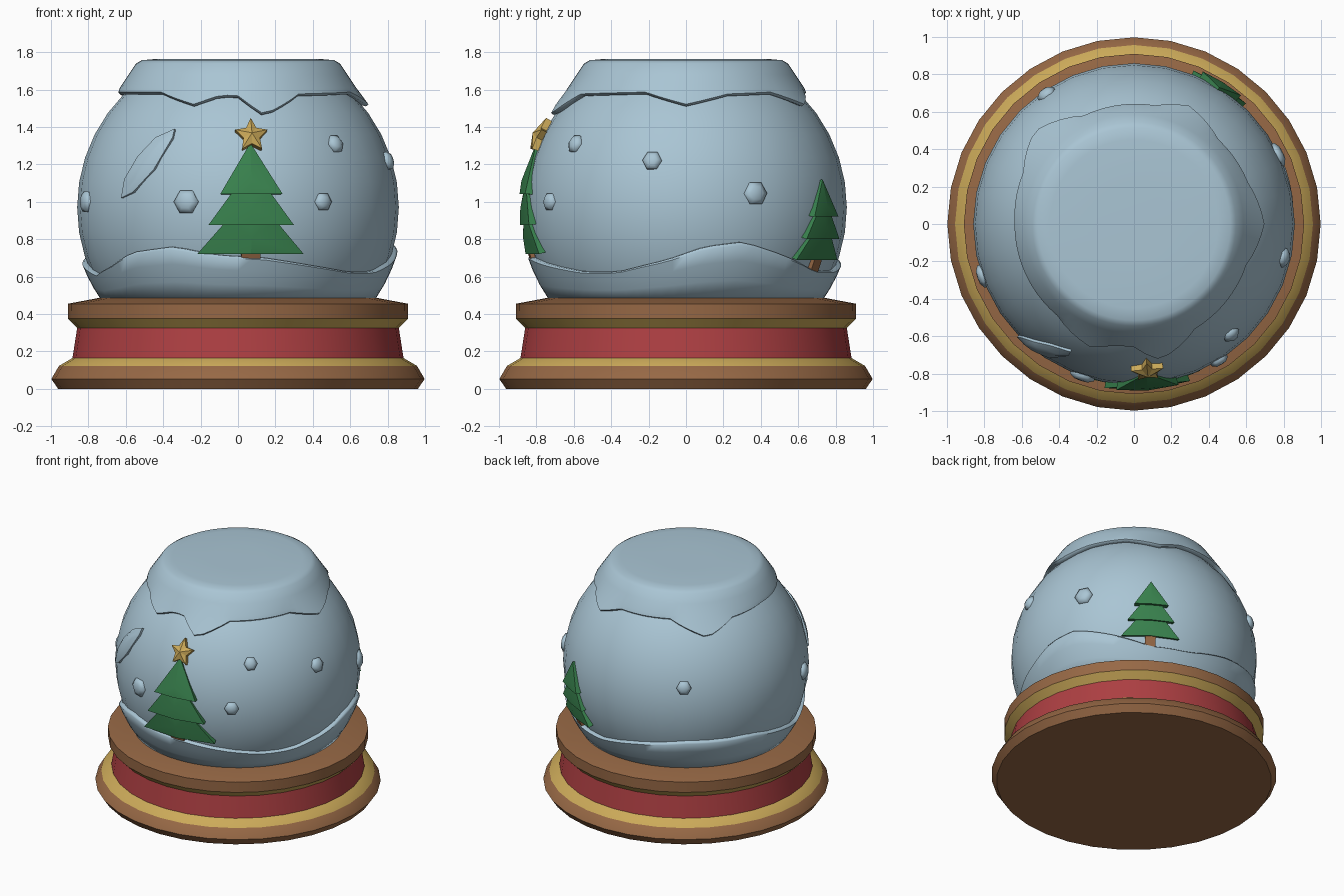
import bpy
import math
from math import sin, cos, pi, radians, sqrt

if "Cube" in bpy.data.objects:
    bpy.data.objects.remove(bpy.data.objects["Cube"])

RADIUS, CENTRE = 0.86, 0.97


def material(name, colour):
    m = bpy.data.materials.new(name)
    m.use_nodes = True
    m.diffuse_color = (*colour, 1)
    m.node_tree.nodes["Principled BSDF"].inputs["Base Color"].default_value = (*colour, 1)
    return m


ICE = material("pale_blue", (0.40, 0.56, 0.66))
WOOD = material("brown", (0.31, 0.14, 0.06))
GOLD = material("gold", (0.60, 0.40, 0.10))
RED = material("red", (0.42, 0.05, 0.055))
GREEN = material("green", (0.04, 0.22, 0.075))


def make(name, verts, faces, mats, indices=None, angle=40):
    mesh = bpy.data.meshes.new(name)
    mesh.from_pydata(verts, [], faces)
    for m in mats:
        mesh.materials.append(m)
    for i, p in enumerate(mesh.polygons):
        p.use_smooth = True
        p.material_index = indices[i] if indices else 0
    mesh.set_sharp_from_angle(angle=radians(angle))
    obj = bpy.data.objects.new(name, mesh)
    bpy.context.collection.objects.link(obj)
    return obj


def lathe(name, profile, segments, mats, bands=None, angle=40):
    """Spin a bottom-to-top profile; profile(degrees) returns (r, z) points."""
    columns = [profile(360 * i / segments) for i in range(segments)]
    n = len(columns[0])
    verts, faces, indices = [], [], []
    for i, col in enumerate(columns):
        a = 2 * pi * i / segments
        verts += [(r * cos(a), r * sin(a), z) for r, z in col]
    for j in range(n - 1):
        for i in range(segments):
            a, b = i * n + j, (i + 1) % segments * n + j
            faces.append((a, b, b + 1, a + 1))
            indices.append(bands[j] if bands else 0)
    # flat end discs
    for j, flip in ((0, True), (n - 1, False)):
        ring = [i * n + j for i in range(segments)]
        faces.append(ring[::-1] if flip else ring)
        indices.append(0)
    return make(name, verts, faces, mats, indices, angle)


def globe_r(z):
    return sqrt(max(RADIUS ** 2 - (z - CENTRE) ** 2, 0))


def lookup(table, deg, ease):
    """Height at an angle, interpolated round a closed table."""
    pts = table + [(table[0][0] + 360, table[0][1])]
    deg = (deg - table[0][0]) % 360 + table[0][0]
    for (a, za), (b, zb) in zip(pts, pts[1:]):
        if a <= deg <= b:
            t = (deg - a) / (b - a)
            if ease:
                t = t * t * (3 - 2 * t)
            return za + (zb - za) * t


def relief(name, outline, deg, levels, mat, angle=30):
    """Raised patch that follows the globe. outline holds (across, z, extra lift)."""
    a = radians(deg)
    n = len(outline)
    mid = [sum(p[k] for p in outline) / n for k in range(3)]

    def on_globe(u, z, lift):
        d = sqrt(RADIUS ** 2 - (z - CENTRE) ** 2 - u * u)
        k = 1 + lift / RADIUS
        x, y = d * cos(a) - u * sin(a), d * sin(a) + u * cos(a)
        return (x * k, y * k, CENTRE + (z - CENTRE) * k)

    verts = []
    for scale, lift in levels[:-1]:
        for p in outline:
            u, z, extra = (m + (q - m) * scale for m, q in zip(mid, p))
            verts.append(on_globe(u, z, lift + (extra if lift > 0 else 0)))
    verts.append(on_globe(mid[0], mid[1], mid[2] + levels[-1][1]))
    faces = []
    rows = len(levels) - 1
    for i in range(n):
        j = (i + 1) % n
        for r in range(rows - 1):
            faces.append((r * n + i, r * n + j, r * n + n + j, r * n + n + i))
        faces.append(((rows - 1) * n + i, (rows - 1) * n + j, len(verts) - 1))
    return make(name, verts, faces, [mat], angle=angle)


# Stepped stand
STAND = [(0.962, 0), (0.998, 0.053), (0.957, 0.123), (0.885, 0.165), (0.86, 0.325),
         (0.908, 0.375), (0.91, 0.455), (0.74, 0.487)]
lathe("stand", lambda d: STAND, 32, [WOOD, GOLD, RED], [0, 0, 1, 2, 1, 0, 0])

# Globe
GLOBE = [(globe_r(z), z) for z in (CENTRE - RADIUS * cos(pi * k / 20) for k in range(6, 18))]
lathe("globe", lambda d: GLOBE, 32, [ICE])

# Snow drift round the foot of the globe
DRIFT = [(7, .76), (21, .785), (37, .72), (58, .63), (78, .63), (100, .69), (125, .735),
         (158, .73), (180, .67), (200, .61), (215, .66), (228, .73), (246, .76), (262, .715),
         (280, .70), (299, .66), (317, .625), (333, .625), (353, .69)]


def drift_profile(deg):
    top = lookup(DRIFT, deg, False)
    heights = [0.48 + (top - 0.48) * t for t in (0, 0.33, 0.67, 0.95)]
    return [(globe_r(z) + 0.028, z) for z in heights] + [
        (globe_r(top) + 0.015, top), (globe_r(top) - 0.02, top + 0.003)]


lathe("snow_drift", drift_profile, 72, [ICE], angle=60)

# Snow cap with drips
CAP = [(0, 1.51), (20, 1.565), (45, 1.575), (65, 1.51), (80, 1.57), (115, 1.575), (137, 1.47),
       (155, 1.56), (180, 1.575), (230, 1.575), (250, 1.51), (262, 1.56), (270, 1.555),
       (281, 1.455), (300, 1.565), (340, 1.575)]


def cap_profile(deg):
    rim = lookup(CAP, deg, False)
    r = globe_r(rim)
    return [(r - 0.03, rim + 0.012), (r + 0.015, rim), (r + 0.028, rim + 0.012),
            (0.632, 1.61), (0.585, 1.68), (0.545, 1.74), (0.515, 1.757), (0.45, 1.763), (0.2, 1.765)]


lathe("snow_cap", cap_profile, 72, [ICE], angle=60)

# Snowflakes: angle, height, size
FLAKES = [(-108.8, 1.0, .068), (-58, 1.0, .05), (-48.6, 1.31, .047), (-12.7, 1.22, .052),
          (25.7, 1.045, .066), (124, 1.15, .052), (199, 1.0, .062)]
for k, (deg, z, size) in enumerate(FLAKES):
    hexagon = [(size * cos(i * pi / 3), z + size * sin(i * pi / 3), 0) for i in range(6)]
    relief(f"snowflake_{k + 1}", hexagon, deg, [(1, -.01), (1, .008), (.55, .024), (0, .026)], ICE, 70)

# Curved glint on the glass
GLINT = [(-.617, 1.02), (-.555, 1.05), (-.445, 1.17), (-.345, 1.34), (-.335, 1.385),
         (-.435, 1.34), (-.53, 1.24), (-.60, 1.12)]
turn = radians(38)
glint = [(u * cos(turn) + globe_r(z) * sin(turn) * sqrt(1 - (u / globe_r(z)) ** 2), z, 0) for u, z in GLINT]
relief("glint", glint, -128, [(1, -.01), (1, .012), (.6, .022), (0, .024)], ICE, 60)


# Fir trees: three overlapping tiers and a trunk
def tree(name, deg, base, s):
    tiers = [(0, .31, .58, .16), (.10, .15, .32, .22), (.13, 0, .17, .275)]
    for k, (top_w, low, high, low_w) in enumerate(tiers):
        low, high = base + low * s, base + high * s
        a, b = top_w * s, low_w * s
        outline = [(-b, low, .022), (0, low, .022), (b, low, .022)]
        outline += [(a, high, 0), (0, high, 0), (-a, high, 0)] if a else [(0, high, 0)]
        relief(f"{name}_tier_{k + 1}", outline, deg, [(1, -.015), (1, .014), (0, .018)], GREEN, 15)
    w = .05 * s
    trunk = [(-w, base - .09, 0), (w, base - .09, 0), (w, base + .03, 0), (-w, base + .03, 0)]
    relief(f"{name}_trunk", trunk, deg, [(1, -.015), (1, .022), (0, .022)], WOOD)


tree("front_tree", -85.3, 0.73, 1)
tree("back_tree", 58, 0.70, 0.72)

# Star on the front tree
star = []
for i in range(10):
    r, a = (0.088, 0.045)[i % 2], pi / 2 + i * pi / 5
    star.append((r * cos(a), 1.345 + r * sin(a), 0))
relief("star", star, -84.8, [(1, -.01), (1, .03), (0, .055)], GOLD, 10)
